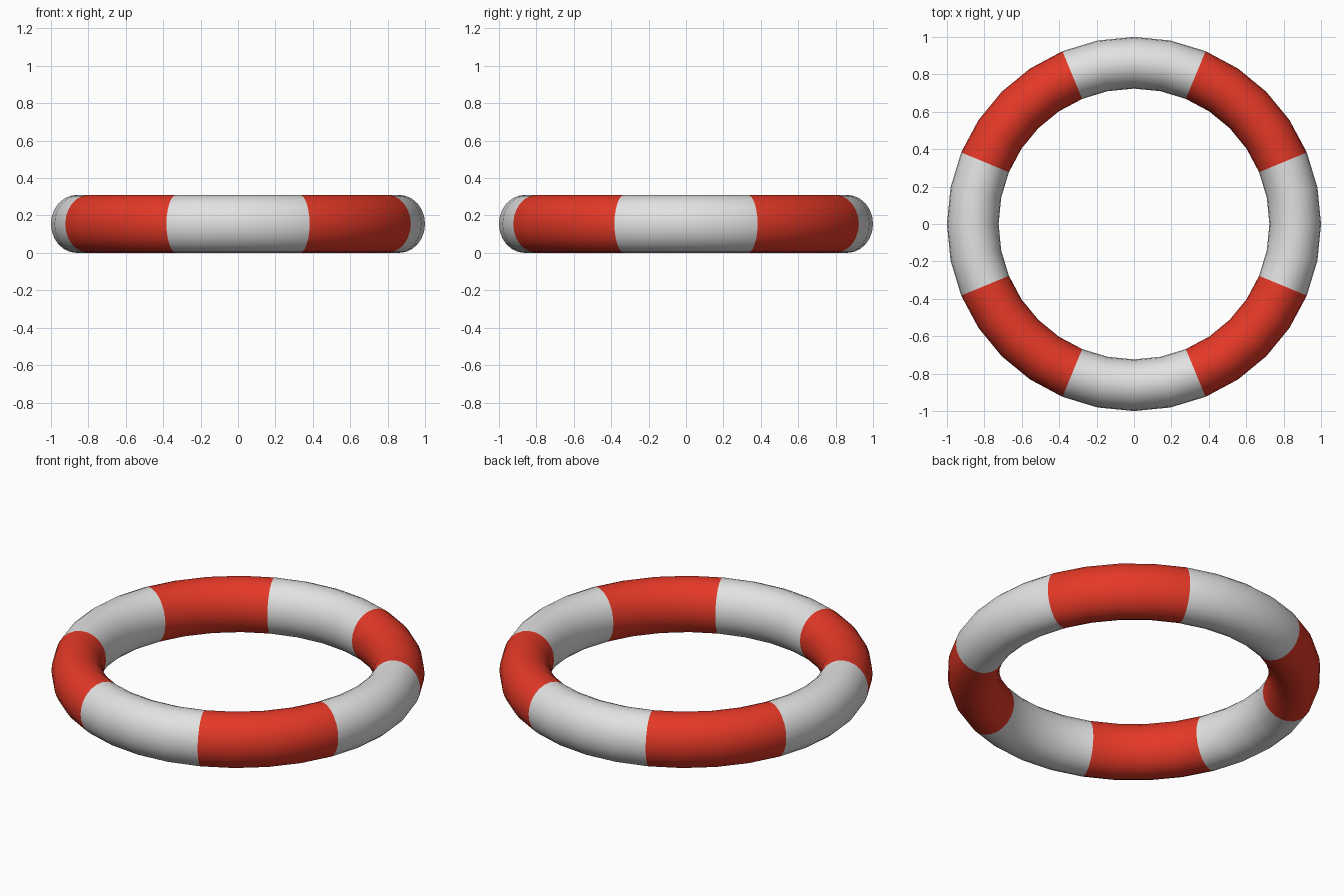
import bpy
import math

cube = bpy.data.objects.get("Cube")
if cube:
    bpy.data.objects.remove(cube, do_unlink=True)


def make_material(name, color):
    mat = bpy.data.materials.new(name)
    mat.use_nodes = True
    mat.diffuse_color = color
    bsdf = next(n for n in mat.node_tree.nodes if n.type == 'BSDF_PRINCIPLED')
    bsdf.inputs["Base Color"].default_value = color
    return mat


OUTER, INNER, HEIGHT = 1.0, 0.724, 0.31
tube = (OUTER - INNER) / 2

# Ring with a slightly tall oval section
bpy.ops.mesh.primitive_torus_add(
    major_radius=(OUTER + INNER) / 2, minor_radius=tube,
    major_segments=32, minor_segments=24, location=(0, 0, 0))
ring = bpy.context.object
ring.name = "life_ring"
mesh = ring.data
for v in mesh.vertices:
    v.co.z = v.co.z * HEIGHT / (2 * tube) + HEIGHT / 2

# Eight equal bands: white on the axes, red on the diagonals
mesh.materials.append(make_material("white", (0.76, 0.76, 0.76, 1)))
mesh.materials.append(make_material("red", (0.78, 0.04, 0.02, 1)))
for face in mesh.polygons:
    angle = math.atan2(face.center.y, face.center.x)
    face.material_index = round(angle / (math.pi / 4)) % 2

bpy.ops.object.shade_smooth()
